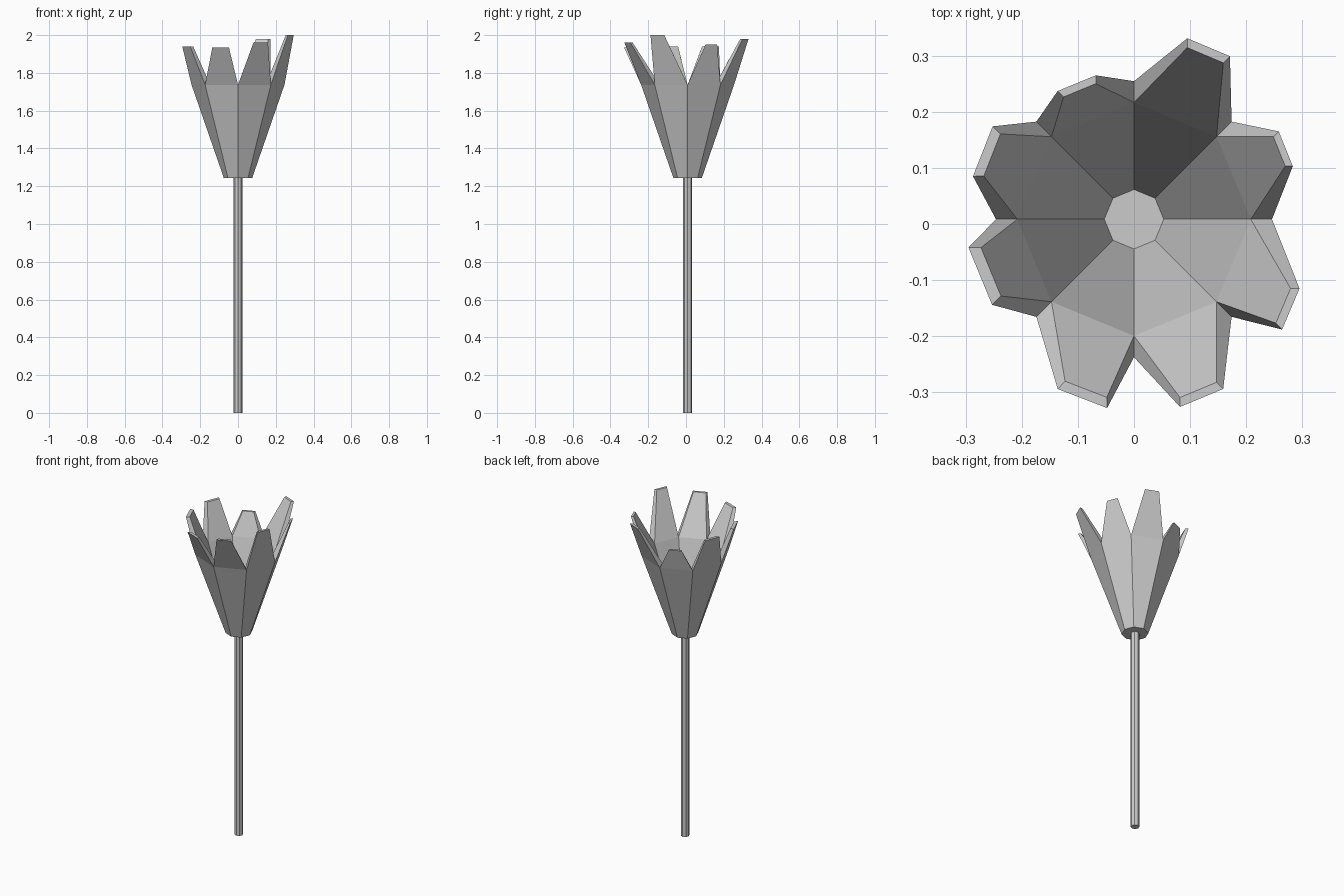
import bpy, bmesh, math

if "Cube" in bpy.data.objects:
    bpy.data.objects.remove(bpy.data.objects["Cube"])

CY = 0.0085   # flower axis sits slightly behind the bounding-box centre
SIDES = 8

# Petal tips, counter-clockwise from +x: outer edge start, end, height
TIPS = [
    (0.283 + 0.103j, 0.258 + 0.165j, 1.95),
    (0.171 + 0.299j, 0.095 + 0.331j, 1.98),
    (-0.068 + 0.265j, -0.136 + 0.237j, 1.87),
    (-0.252 + 0.174j, -0.287 + 0.085j, 1.94),
    (-0.295 - 0.042j, -0.253 - 0.144j, 1.94),
    (-0.136 - 0.294j, -0.048 - 0.328j, 1.935),
    (0.082 - 0.326j, 0.159 - 0.294j, 1.96),
    (0.264 - 0.188j, 0.295 - 0.115j, 2.0),
]


def make_object(name, bm):
    bmesh.ops.recalc_face_normals(bm, faces=bm.faces[:])
    mesh = bpy.data.meshes.new(name)
    bm.to_mesh(mesh)
    bm.free()
    obj = bpy.data.objects.new(name, mesh)
    bpy.context.collection.objects.link(obj)
    return obj


def lathe(bm, profile):
    """Closed solid from (radius, z) rings; returns side faces per band."""
    rings = [[bm.verts.new((r * math.cos(2 * math.pi * i / SIDES),
                            CY + r * math.sin(2 * math.pi * i / SIDES), z))
              for i in range(SIDES)] for r, z in profile]
    bands = []
    for a, b in zip(rings, rings[1:]):
        bands.append([bm.faces.new((a[i], a[(i + 1) % SIDES],
                                    b[(i + 1) % SIDES], b[i]))
                      for i in range(SIDES)])
    bm.faces.new(rings[0][::-1])
    bm.faces.new(rings[-1])
    return bands


# Stem
bm = bmesh.new()
lathe(bm, [(0.024, 0), (0.024, 1.25)])
make_object("stem", bm)

# Hollow flower cup: bottom, outer rim, inner rim, inner floor
bm = bmesh.new()
bands = lathe(bm, [(0.075, 1.243), (0.246, 1.737), (0.208, 1.737), (0.053, 1.29)])
rim = bands[1]

# Petals: inset each rim face, extrude it and fit its outer edge to the tip
bmesh.ops.inset_individual(bm, faces=rim, thickness=0.005, use_even_offset=True)
for face, (t0, t1, z) in zip(rim, TIPS):
    tip = bmesh.ops.extrude_discrete_faces(bm, faces=[face])["faces"][0]
    by_radius = sorted(tip.verts, key=lambda v: -math.hypot(v.co.x, v.co.y - CY))
    b0, b1 = (complex(v.co.x, v.co.y) for v in by_radius[:2])
    if (b0.conjugate() * b1).imag < 0:
        b0, b1 = b1, b0
    scale = (t1 - t0) / (b1 - b0)
    for v in tip.verts:
        p = t0 + (complex(v.co.x, v.co.y) - b0) * scale
        v.co = (p.real, p.imag, z)
make_object("flower_cup_with_petals", bm)
